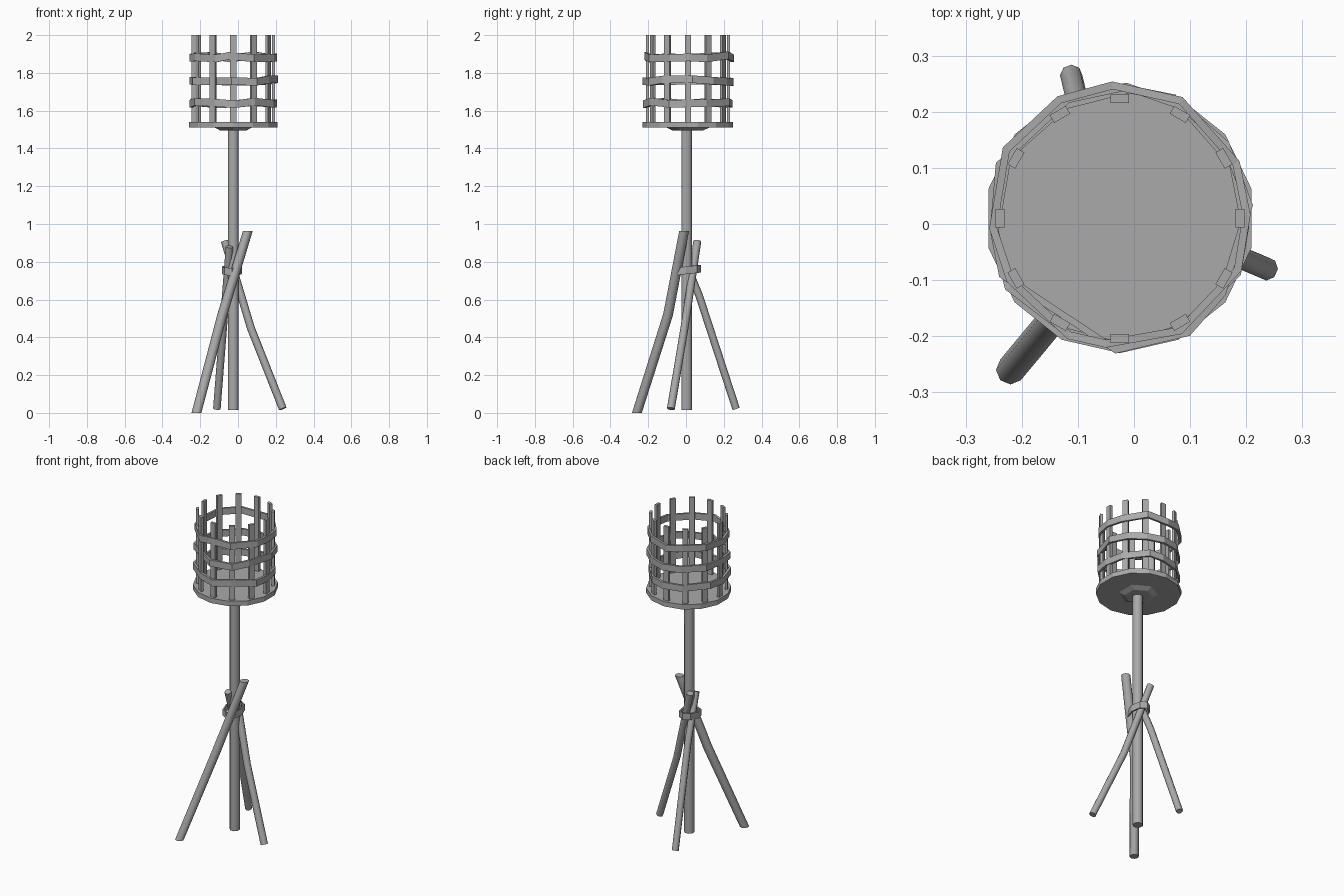
import bpy, bmesh, math, random
from mathutils import Vector

random.seed(4)
cube = bpy.data.objects.get("Cube")
if cube:
    bpy.data.objects.remove(cube, do_unlink=True)

iron = bpy.data.materials.new("grey iron")
iron.use_nodes = True
GREY = (0.4, 0.4, 0.4, 1)
iron.diffuse_color = GREY
iron.node_tree.nodes["Principled BSDF"].inputs["Base Color"].default_value = GREY

CX, CY = -0.025, 0.01  # axis of the pole and basket


def loft(name, rings, closed=False, smooth=False):
    """Skin a list of point loops; cap the ends or close into a torus."""
    bm = bmesh.new()
    loops = [[bm.verts.new(p) for p in ring] for ring in rings]
    n = len(loops[0])
    pairs = list(zip(loops, loops[1:]))
    if closed:
        pairs.append((loops[-1], loops[0]))
    else:
        bm.faces.new(loops[0])
        bm.faces.new(loops[-1])
    for a, b in pairs:
        for i in range(n):
            j = (i + 1) % n
            bm.faces.new((a[i], a[j], b[j], b[i]))
    bmesh.ops.recalc_face_normals(bm, faces=bm.faces)
    mesh = bpy.data.meshes.new(name)
    bm.to_mesh(mesh)
    bm.free()
    mesh.materials.append(iron)
    obj = bpy.data.objects.new(name, mesh)
    bpy.context.collection.objects.link(obj)
    if smooth:
        bpy.ops.object.select_all(action='DESELECT')
        obj.select_set(True)
        bpy.context.view_layer.objects.active = obj
        bpy.ops.object.shade_smooth_by_angle(angle=math.radians(50))
    return obj


def circle(x, y, z, r, sides):
    return [(x + r * math.cos(math.tau * (i + 0.5) / sides),
             y + r * math.sin(math.tau * (i + 0.5) / sides), z) for i in range(sides)]


def stick(name, path, radius, level_ends=False):
    """Round bar through the path points, cut level or square at its ends."""
    pts = [Vector(p) for p in path]
    rings = []
    for i, p in enumerate(pts):
        axis = (pts[min(i + 1, len(pts) - 1)] - pts[max(i - 1, 0)]).normalized()
        if level_ends and i in (0, len(pts) - 1):
            axis = Vector((0, 0, 1))
        side = axis.cross(Vector((0, 1, 0))).normalized()
        up = axis.cross(side)
        rings.append([p + radius * (side * math.cos(a) + up * math.sin(a))
                      for a in (math.tau * k / 8 for k in range(8))])
    return loft(name, rings, smooth=True)


def hoop(name, stations, height, thick):
    """Flat strap bent round a loop of (x, y, z, angle) stations."""
    rings = []
    for x, y, z, a in stations:
        dx, dy = thick / 2 * math.cos(a), thick / 2 * math.sin(a)
        lo, hi = z - height / 2, z + height / 2
        rings.append([(x - dx, y - dy, lo), (x + dx, y + dy, lo),
                      (x + dx, y + dy, hi), (x - dx, y - dy, hi)])
    return loft(name, rings, closed=True)


# Centre pole
loft("pole", [circle(CX, 0.003, z, 0.03, 8) for z in (0.015, 1.5)], smooth=True)

# Three crossed legs
stick("front_leg", [(-0.22, -0.26, 0.0), (-0.083, -0.095, 0.52), (0.052, -0.01, 0.963)],
      0.026, level_ends=True)
stick("left_leg", [(0.237, -0.08, 0.022), (0.068, -0.008, 0.45), (-0.07, 0.06, 0.91)], 0.021)
stick("back_leg", [(-0.112, 0.265, 0.022), (-0.065, 0.07, 0.62), (-0.045, -0.035, 0.88)], 0.02)

# Binding round the leg crossing
binding = []
for k in range(8):
    a = math.tau * k / 8
    binding.append((-0.032 + 0.05 * math.cos(a), 0.004 + 0.072 * math.sin(a),
                    0.755 + 0.008 * math.sin(a), a))
hoop("binding", binding, 0.04, 0.008)

# Basket floor and the flange beneath it
loft("basket_floor", [circle(CX, CY, z, 0.24, 14) for z in (1.51, 1.54)])
loft("flange", [circle(CX, CY, 1.495, 0.08, 6), circle(CX, CY, 1.511, 0.115, 6)])

# Upright slats
for k in range(12):
    a = math.tau * k / 12
    out = Vector((math.cos(a), math.sin(a), 0))
    side = Vector((-out.y, out.x, 0))
    centre = Vector((CX, CY, 0)) + out * 0.214
    loft(f"slat_{k + 1}", [[centre + out * u * 0.008 + side * v * 0.0165 + Vector((0, 0, z))
                           for u, v in ((-1, -1), (1, -1), (1, 1), (-1, 1))]
                          for z in (1.535, 2.0)])

# Uneven hoops round the slats; the middle one cuts a corner
for name, z in (("lower_hoop", 1.64), ("middle_hoop", 1.76), ("upper_hoop", 1.885)):
    stations = []
    for k in range(12):
        if name == "middle_hoop" and k == 8:
            continue
        a = math.tau * k / 12 + random.uniform(-0.12, 0.12)
        r = random.uniform(0.222, 0.238)
        stations.append((CX + r * math.cos(a), CY + r * math.sin(a),
                         z + random.uniform(-0.009, 0.009), a))
    hoop(name, stations, 0.04, 0.014)
